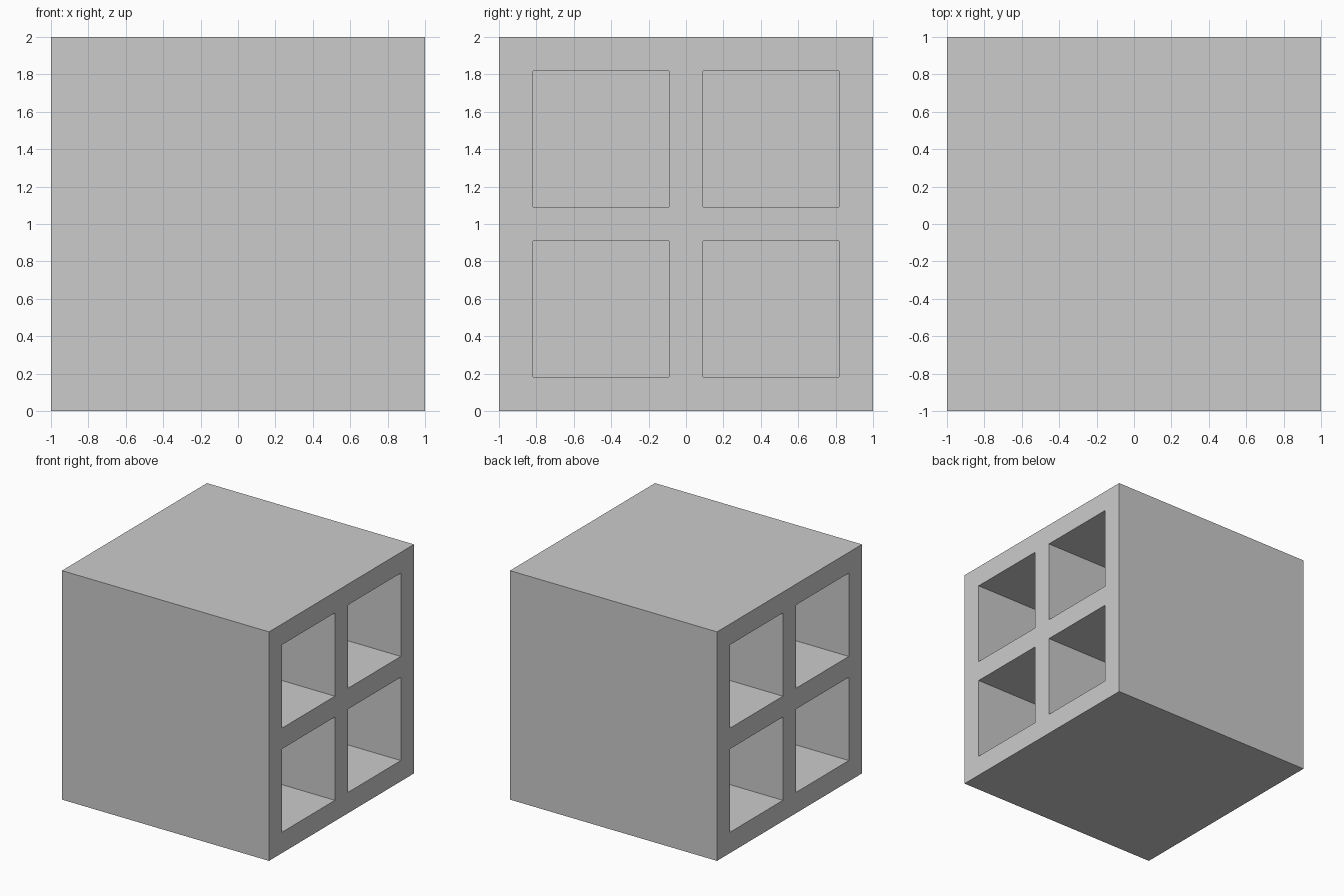
import bpy, bmesh
from mathutils import Matrix, Vector

if "Cube" in bpy.data.objects:
    bpy.data.objects.remove(bpy.data.objects["Cube"])

U = 2 / 11            # wall thickness: wall, opening (4U), wall, opening, wall
OPENING = 4 * U
OFFSET = 2.5 * U      # opening centre from the middle of the face


def add_box(bm, lo, hi):
    lo, hi = Vector(lo), Vector(hi)
    size = hi - lo
    bmesh.ops.create_cube(
        bm, size=1,
        matrix=Matrix.Translation((lo + hi) / 2) @ Matrix.Diagonal((*size, 1)))


def make_object(name, boxes):
    bm = bmesh.new()
    for lo, hi in boxes:
        add_box(bm, lo, hi)
    mesh = bpy.data.meshes.new(name)
    bm.to_mesh(mesh)
    bm.free()
    ob = bpy.data.objects.new(name, mesh)
    bpy.context.collection.objects.link(ob)
    return ob


# Solid cabinet body
body = make_object("cabinet_body", [((-1, -1, 0), (1, 1, 2))])

# Square compartments on both sides, leaving a central back panel
h = OPENING / 2
boxes = []
for x0, x1 in ((-1.2, -U / 2), (U / 2, 1.2)):
    for y in (-OFFSET, OFFSET):
        for z in (1 - OFFSET, 1 + OFFSET):
            boxes.append(((x0, y - h, z - h), (x1, y + h, z + h)))
cutter = make_object("compartment_cutter", boxes)
cutter.hide_render = True
cutter.display_type = 'WIRE'

cut = body.modifiers.new("compartments", 'BOOLEAN')
cut.operation = 'DIFFERENCE'
cut.solver = 'EXACT'
cut.object = cutter
